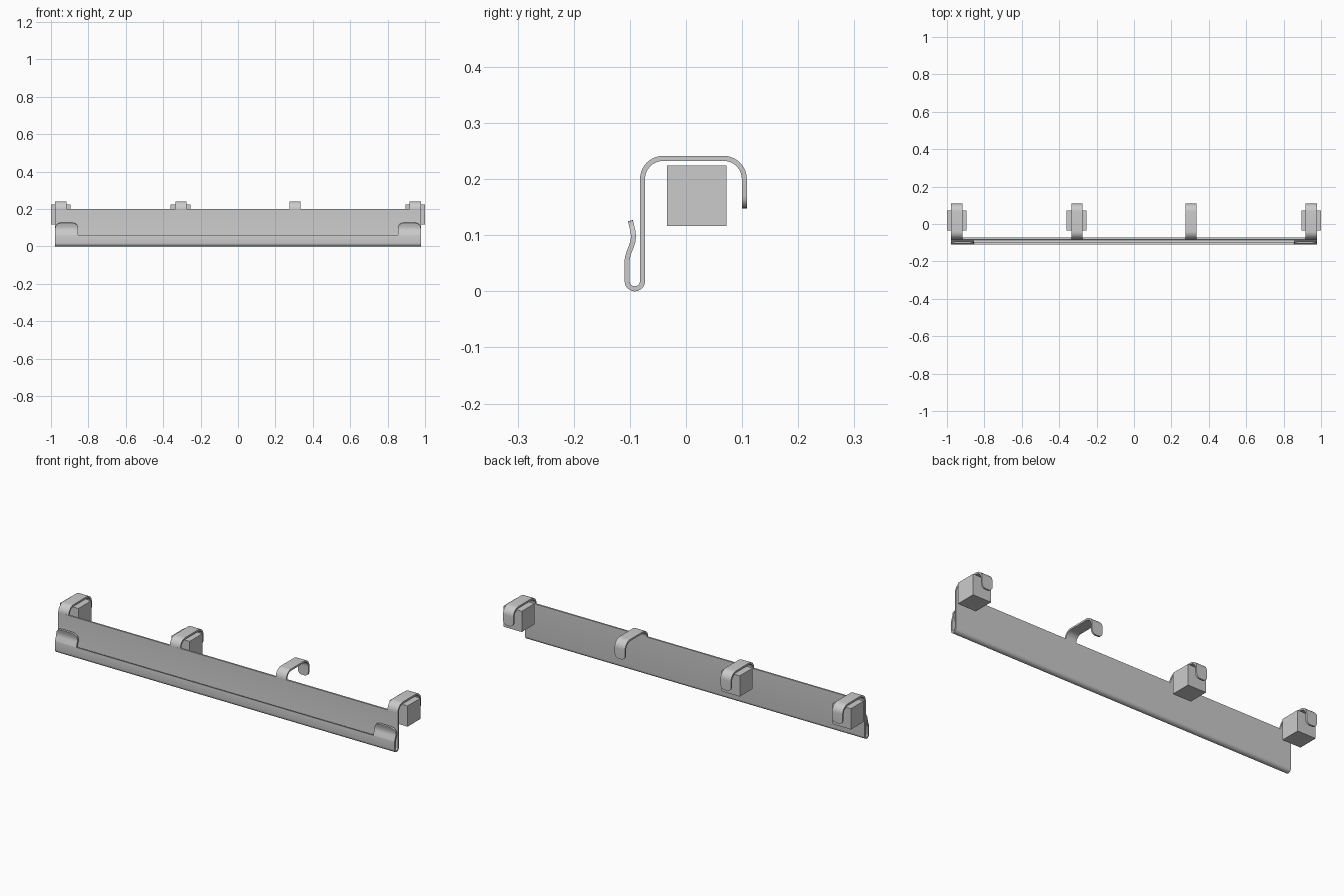
import bpy, bmesh, math
from mathutils import Vector

if "Cube" in bpy.data.objects:
    bpy.data.objects.remove(bpy.data.objects["Cube"])

T = 0.009          # sheet thickness
HALF = 0.9775      # half length of the rail
HOOK_W = 0.06


def arc(cy, cz, r, a0, a1, n=10):
    return [(cy + r * math.cos(math.radians(a0 + (a1 - a0) * k / n)),
             cz + r * math.sin(math.radians(a0 + (a1 - a0) * k / n))) for k in range(n + 1)]


def dense_end(pts, n=6):
    """Subdivide the last segment, finer towards the tip, for rounded corners."""
    a, b = Vector(pts[-2]), Vector(pts[-1])
    return pts[:-1] + [tuple(a.lerp(b, 1 - (1 - k / n) ** 2)) for k in range(1, n + 1)]


def sheet(name, path, x0, x1, start=0, stop=None, r=0.0, cap_start=True, cap_end=True):
    """Bent sheet-metal strip following a (y, z) centre line, with rounded end corners."""
    p = [Vector(q) for q in path]
    stop = len(p) if stop is None else stop
    bm = bmesh.new()
    rows = []
    for i in range(start, stop):
        t = (p[min(i + 1, len(p) - 1)] - p[max(i - 1, 0)]).normalized()
        n = Vector((-t.y, t.x)) * T / 2
        left = sum((p[j + 1] - p[j]).length for j in range(i, stop - 1))
        inset = r - math.sqrt(max(0, r * r - (r - left) ** 2)) if left < r else 0
        a, b = p[i] + n, p[i] - n
        rows.append([bm.verts.new(v) for v in (
            (x0 + inset, a.x, a.y), (x1 - inset, a.x, a.y),
            (x1 - inset, b.x, b.y), (x0 + inset, b.x, b.y))])
    for u, v in zip(rows, rows[1:]):
        for k in range(4):
            m = (k + 1) % 4
            bm.faces.new((u[k], u[m], v[m], v[k]))
    if cap_start:
        bm.faces.new(rows[0])
    if cap_end:
        bm.faces.new(rows[-1])
    bmesh.ops.recalc_face_normals(bm, faces=bm.faces)
    finish(name, bm, True)


def finish(name, bm, smooth=False):
    me = bpy.data.meshes.new(name)
    bm.to_mesh(me)
    bm.free()
    ob = bpy.data.objects.new(name, me)
    bpy.context.collection.objects.link(ob)
    if smooth:
        bpy.ops.object.select_all(action='DESELECT')
        ob.select_set(True)
        bpy.context.view_layer.objects.active = ob
        bpy.ops.object.shade_smooth_by_angle(angle=math.radians(35))


# Rail: back plate, U-bend and low front lip
rail = [(-0.0775, 0.2)] + arc(-0.09125, 0.01825, 0.01375, 0, -180, 12)
rail += [(-0.1055, 0.048), (-0.1045, 0.06)]
lip = len(rail) - 1
tab = dense_end(rail + [(-0.1015, 0.07), (-0.0975, 0.08), (-0.0945, 0.089),
                        (-0.0935, 0.098), (-0.095, 0.109), (-0.099, 0.126)])
sheet("rail", tab, -HALF, HALF, stop=lip + 1)

# Taller curved clip tabs at both ends of the lip
sheet("clip_tab_left", tab, -HALF, -0.855, start=lip, r=0.03, cap_start=False)
sheet("clip_tab_right", tab, 0.855, HALF, start=lip, r=0.03, cap_start=False)

# Four hooks over the top edge
hook = [(-0.0775, 0.19)] + arc(-0.0405, 0.2, 0.037, 180, 90)
hook += arc(0.067, 0.2, 0.037, 90, 0) + [(0.104, 0.17), (0.104, 0.148)]
hook = dense_end(hook)
for i, x in enumerate((-0.9475, -0.305, 0.305, 0.9475)):
    sheet(f"hook_{i + 1}", hook, x - HOOK_W / 2, x + HOOK_W / 2, start=1, r=0.022, cap_start=False)

# Square blocks held under three of the hooks
for i, x in enumerate((-0.9475, -0.3075, 0.9475)):
    bm = bmesh.new()
    bmesh.ops.create_cube(bm, size=1)
    bmesh.ops.scale(bm, vec=(0.105, 0.106, 0.108), verts=bm.verts)
    bmesh.ops.translate(bm, vec=(x, 0.019, 0.17), verts=bm.verts)
    finish(f"block_{i + 1}", bm)
